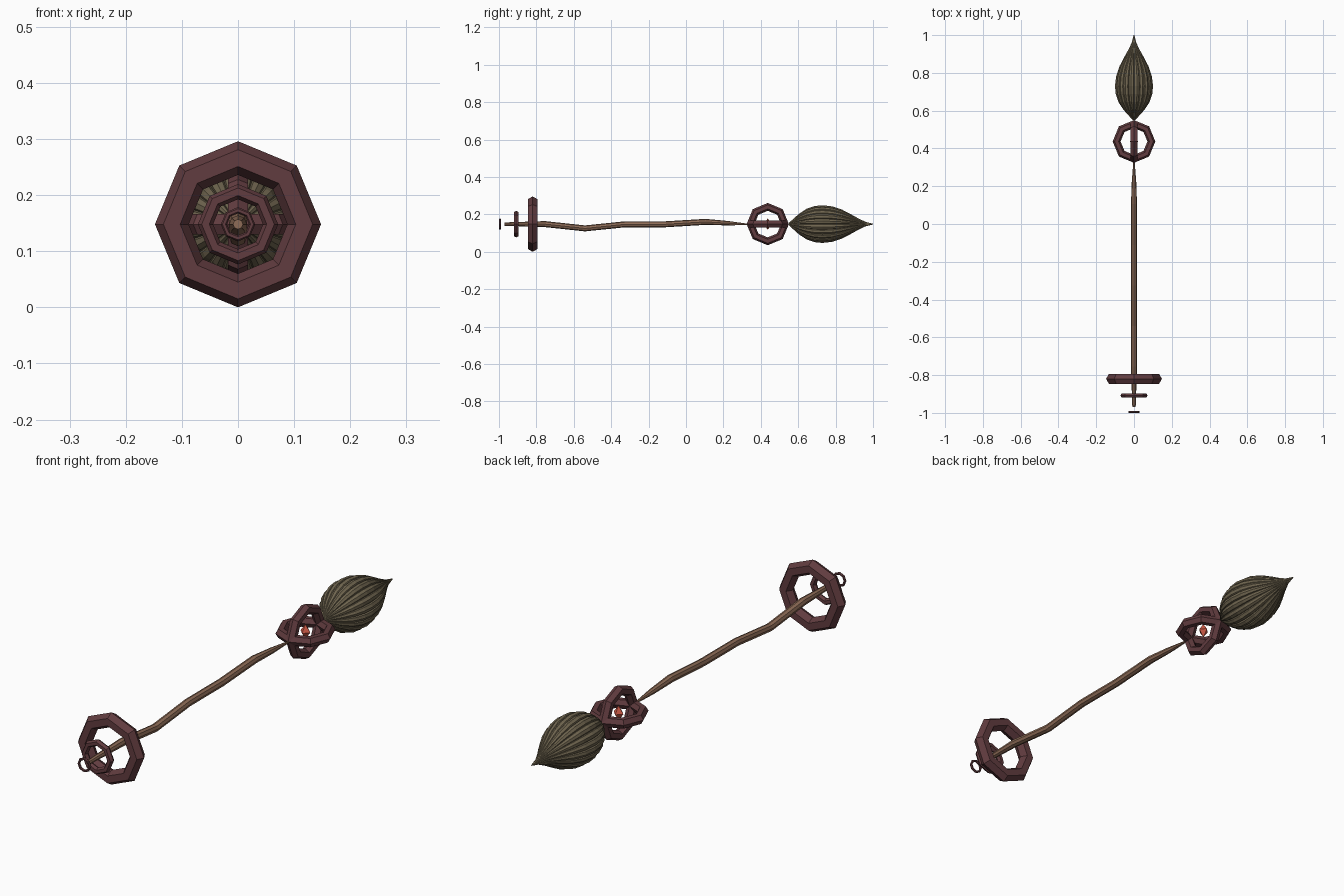
import bpy, bmesh, math
from mathutils import Vector, Matrix

if "Cube" in bpy.data.objects:
    bpy.data.objects.remove(bpy.data.objects["Cube"])

Z = 0.148  # height of the broom axis


def material(name, rgb):
    m = bpy.data.materials.new(name)
    m.diffuse_color = (*rgb, 1)
    m.use_nodes = True
    m.node_tree.nodes["Principled BSDF"].inputs["Base Color"].default_value = m.diffuse_color
    return m


RING = material("dark_red_wood", (0.12, 0.045, 0.05))
WOOD = material("brown_wood", (0.27, 0.15, 0.095))
STRAW = material("straw", (0.16, 0.13, 0.078))
GEM = material("red_gem", (0.6, 0.1, 0.06))


def finish(bm, name, mat):
    bmesh.ops.recalc_face_normals(bm, faces=bm.faces)
    me = bpy.data.meshes.new(name)
    bm.to_mesh(me)
    bm.free()
    me.materials.append(mat)
    ob = bpy.data.objects.new(name, me)
    bpy.context.collection.objects.link(ob)
    return ob


def tube(bm, pts, radii, sides, matrix=Matrix()):
    """Tapered tube along a path lying in the YZ plane."""
    pts = [Vector(p) for p in pts]
    loops = []
    for i, p in enumerate(pts):
        t = (pts[min(i + 1, len(pts) - 1)] - pts[max(i - 1, 0)]).normalized()
        side = Vector((1, 0, 0))
        up = side.cross(t)
        loop = []
        for k in range(sides):
            a = 2 * math.pi * k / sides
            loop.append(bm.verts.new(
                matrix @ (p + radii[i] * (side * math.cos(a) + up * math.sin(a)))))
        loops.append(loop)
    for a, b in zip(loops, loops[1:]):
        for k in range(sides):
            n = (k + 1) % sides
            bm.faces.new((a[k], a[n], b[n], b[k]))
    bm.faces.new(loops[0])
    bm.faces.new(loops[-1])


def ring(name, y, major, minor, rot):
    bpy.ops.mesh.primitive_torus_add(
        location=(0, y, Z), rotation=rot, major_radius=major,
        minor_radius=minor, major_segments=8, minor_segments=6)
    ob = bpy.context.object
    ob.name = name
    ob.data.materials.append(RING)


# Rings around the front of the handle
H = math.pi / 2
ring("large_front_ring", -0.82, 0.118, 0.030, (H, 0, 0))
ring("middle_front_ring", -0.908, 0.058, 0.0135, (H, 0, 0))
ring("small_front_ring", -0.995, 0.025, 0.0055, (H, 0, 0))

# Cage of two crossed rings with a gem inside
ring("cage_ring_upright", 0.437, 0.092, 0.021, (0, H, 0))
ring("cage_ring_flat", 0.437, 0.092, 0.021, (0, 0, 0))
bm = bmesh.new()
bmesh.ops.create_icosphere(bm, subdivisions=1, radius=1)
bm.clear()
bmesh.ops.create_uvsphere(bm, u_segments=4, v_segments=2, radius=1)
bmesh.ops.transform(bm, verts=bm.verts, matrix=Matrix.Translation((0, 0.437, Z))
                    @ Matrix.Diagonal((0.022, 0.022, 0.03, 1)))
finish(bm, "gem", GEM)

# Crooked handle
bm = bmesh.new()
path = [(-0.97, 0.148), (-0.755, 0.148), (-0.54, 0.125), (-0.325, 0.147),
        (-0.11, 0.147), (0.105, 0.16), (0.22, 0.153), (0.325, 0.147)]
tube(bm, [(0, y, z) for y, z in path],
     [0.009, 0.016, 0.016, 0.016, 0.016, 0.016, 0.012, 0.004], 8)
finish(bm, "handle", WOOD)

# Brush: a bulb of tapered strands
N = 20
outline = [(0.55, 0.006), (0.575, 0.028), (0.61, 0.058), (0.65, 0.084),
           (0.69, 0.098), (0.73, 0.102), (0.78, 0.096), (0.83, 0.079),
           (0.88, 0.053), (0.92, 0.031), (0.96, 0.012), (1.0, 0.002)]
radii = [max(0.001, 0.165 * r) for _, r in outline]
bm = bmesh.new()
for i in range(N):
    m = Matrix.Translation((0, 0, Z)) @ Matrix.Rotation(
        2 * math.pi * (i + 0.5) / N, 4, 'Y')
    tube(bm, [(0, y, r - w) for (y, r), w in zip(outline, radii)], radii, 8, m)
finish(bm, "brush_strands", STRAW)
